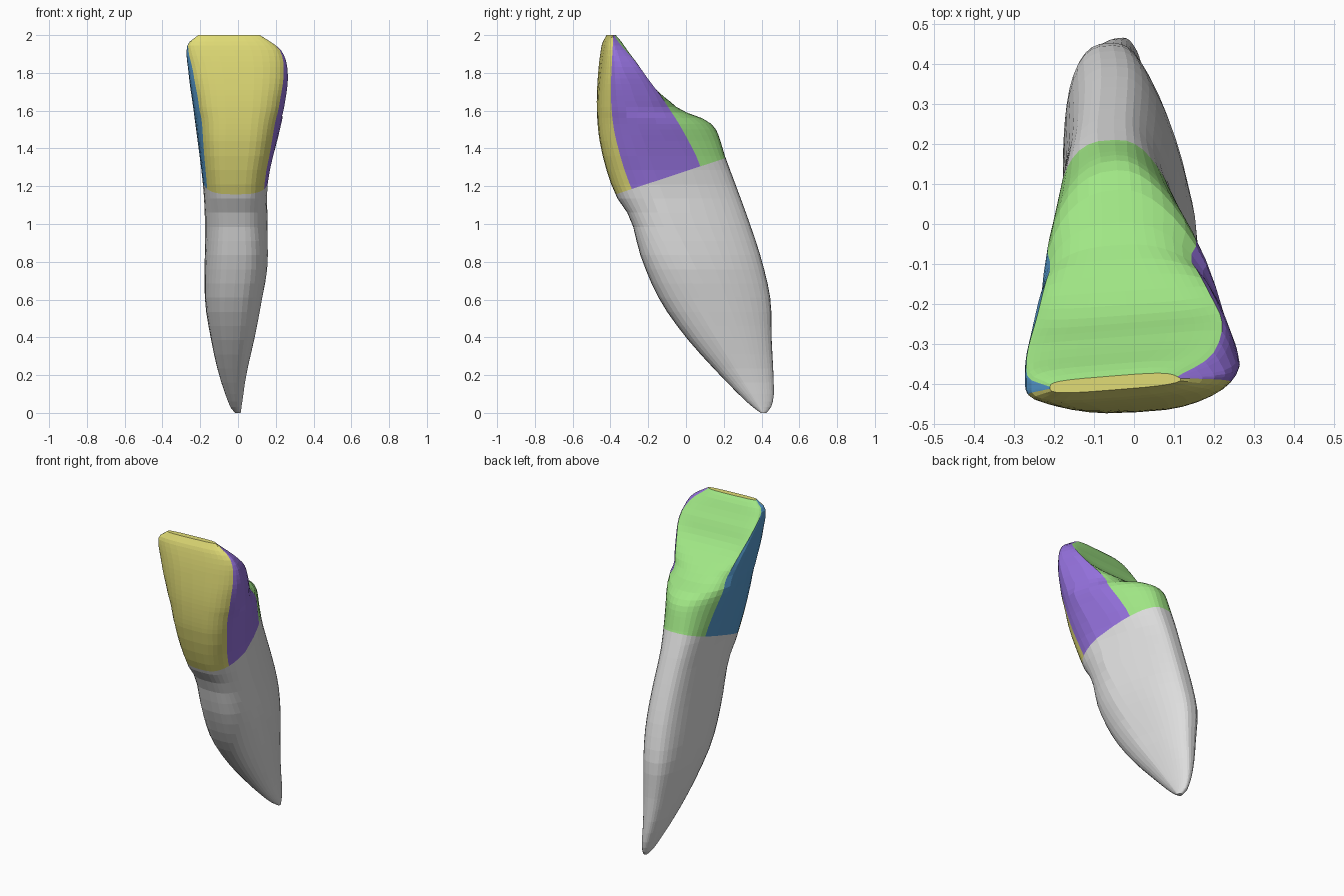
import bpy, bmesh
from math import acos, cos, sin, copysign
from mathutils import Vector

cube = bpy.data.objects.get("Cube")
if cube:
    bpy.data.objects.remove(cube)


def material(name, rgb):
    lin = [((c / 255 + 0.055) / 1.055) ** 2.4 for c in rgb] + [1]
    m = bpy.data.materials.new(name)
    m.use_nodes = True
    m.diffuse_color = lin
    bsdf = m.node_tree.nodes["Principled BSDF"]
    bsdf.inputs["Base Color"].default_value = lin
    return m


FACIAL, LEFT, LINGUAL, RIGHT, ROOT = range(5)
MATERIALS = [
    material("soft yellow", (225, 220, 118)),
    material("violet", (147, 112, 219)),
    material("light green", (160, 230, 133)),
    material("steel blue", (84, 152, 204)),
    material("pale grey", (221, 221, 221)),
]

# Outline profiles: (height, position)
FRONT_Y = [(0, .395), (.05, .33), (.2, .18), (.4, 0), (.6, -.14), (.83, -.24), (1.03, -.295),
           (1.16, -.376), (1.4, -.45), (1.6, -.47), (1.8, -.46), (1.95, -.435), (2, -.41)]
BACK_Y = [(0, .425), (.03, .45), (.1, .465), (.4, .452), (.6, .445), (.8, .4), (1, .335),
          (1.36, .205), (1.49, .165), (1.54, .125), (1.57, .07), (1.6, 0), (1.65, -.055),
          (1.75, -.165), (1.86, -.245), (1.95, -.33), (2, -.375)]
MIN_X = [(0, -.015), (.03, -.04), (.2, -.1), (.4, -.145), (.6, -.175), (1, -.175), (1.2, -.185),
         (1.6, -.235), (1.8, -.262), (1.95, -.267), (2, -.21)]
MAX_X = [(0, .015), (.1, .03), (.2, .045), (.4, .09), (.6, .13), (.8, .16), (1.2, .16),
         (1.4, .2), (1.6, .245), (1.8, .267), (1.92, .23), (2, .12)]
# Corner roundness of the two halves, and narrowing of one side towards the back
ROUND_FRONT = [(0, .95), (.3, .75), (1, .68), (1.4, .62), (1.8, .66), (2, .6)]
ROUND_BACK = [(0, .95), (.3, .75), (1, .68), (1.3, .68), (1.55, .85), (1.75, .45), (2, .5)]
TAPER = [(0, .3), (.5, .4), (1.5, .4), (1.8, .15), (2, .15)]
# Depth of the borders between the crown surfaces, and of the lingual hollow
FACIAL_EDGE = [(0, .403), (.6, 0), (1.18, -.285), (1.45, -.37), (1.66, -.395), (1.87, -.39),
               (2, -.385)]
LINGUAL_EDGE = [(0, .417), (.6, .3), (1.3, .08), (1.47, 0), (1.66, -.115), (1.76, -.19),
                (1.86, -.265), (1.95, -.345), (2, -.38)]
SCOOP = [(0, 0), (1.54, 0), (1.62, .025), (1.75, .045), (1.88, .03), (1.97, 0), (2, 0)]


def sample(profile, z):
    """Smooth interpolation through the profile points."""
    n = len(profile)

    def slope(k):
        a, b = profile[max(k - 1, 0)], profile[min(k + 1, n - 1)]
        return (b[1] - a[1]) / (b[0] - a[0])

    i = max(k for k in range(n - 1) if profile[k][0] <= z)
    (z0, v0), (z1, v1) = profile[i], profile[i + 1]
    h = z1 - z0
    t = (z - z0) / h
    smooth = t * t * (3 - 2 * t)
    bend = t * (1 - t) * ((1 - t) * slope(i) - t * slope(i + 1)) * h
    return v0 + (v1 - v0) * smooth + bend


def power(v, p):
    return copysign(abs(v) ** p, v)


SPLIT = (6, 6, 7)    # segments per half: facial, side, lingual


def ring(z):
    """One horizontal cross-section, with columns locked to the surface borders."""
    front, back = sample(FRONT_Y, z), sample(BACK_Y, z)
    low, high = sample(MIN_X, z), sample(MAX_X, z)
    p_front, p_back = sample(ROUND_FRONT, z), sample(ROUND_BACK, z)
    yaw = .08 * min(max((z - 1.2) / .6, 0), 1)
    taper, scoop = sample(TAPER, z), sample(SCOOP, z)
    mid, half = (low + high) / 2, (high - low) / 2

    def border_angle(profile, least, most):
        share = (sample(profile, z) - yaw * high - front) / (back - front)
        u = 2 * min(max(share, least), most) - 1
        return acos(-power(u, 1 / (p_front if u < 0 else p_back)))

    stops = [0, border_angle(FACIAL_EDGE, .1, .45), border_angle(LINGUAL_EDGE, .55, .95), acos(-1)]
    angles = [stops[g] + (stops[g + 1] - stops[g]) * k / SPLIT[g]
              for g in range(3) for k in range(SPLIT[g])] + [stops[3]]

    def point(t, side):
        p = p_front if cos(t) > 0 else p_back
        u, w = -power(cos(t), p), abs(sin(t)) ** p
        if side > 0:
            w *= 1 - taper * max(0, u + .3)
        # the back ridge drifts towards the untapered side
        x = mid + side * w * half - taper * half * max(u, 0) * (1 - w) / 2
        y = (front + back) / 2 + u * (back - front) / 2 + yaw * x
        if t > stops[2]:
            v = (stops[3] - t) / (stops[3] - stops[2])
            y -= scoop * (1 - v * v)
        return x, y, z

    return [point(t, 1) for t in angles] + [point(t, -1) for t in angles[-2:0:-1]]


# Heights, tighter at the tip, the lingual shelf and the biting edge
heights = [0, .012, .03, .06, .1] + [.16 + .075 * k for k in range(17)]
heights += [1.44 + .03 * k for k in range(17)] + [1.945, 1.965, 1.985, 2]

half_groups = [g for g in range(3) for _ in range(SPLIT[g])]
mirrored = {FACIAL: FACIAL, LEFT: RIGHT, LINGUAL: LINGUAL}
groups = half_groups + [mirrored[g] for g in reversed(half_groups)]

# Loft the whole tooth
bm = bmesh.new()
rows = [[bm.verts.new(co) for co in ring(z)] for z in heights]
count = len(groups)
for a, b in zip(rows, rows[1:]):
    for j, group in enumerate(groups):
        k = (j + 1) % count
        bm.faces.new((a[j], a[k], b[k], b[j])).material_index = group
bm.faces.new(rows[0][::-1])
bm.faces.new(rows[-1]).material_index = FACIAL

# Neck line: tilted cut that divides crown from root
neck, up = Vector((0, 0, 1.28)), Vector((0, -.33, 1))
bmesh.ops.bisect_plane(bm, geom=bm.verts[:] + bm.edges[:] + bm.faces[:],
                       plane_co=neck, plane_no=up, dist=.0001)
for f in bm.faces:
    if (f.calc_center_median() - neck).dot(up) < 0:
        f.material_index = ROOT
bmesh.ops.recalc_face_normals(bm, faces=bm.faces[:])

mesh = bpy.data.meshes.new("tooth")
bm.to_mesh(mesh)
bm.free()
for m in MATERIALS:
    mesh.materials.append(m)
tooth = bpy.data.objects.new("tooth", mesh)
bpy.context.collection.objects.link(tooth)
